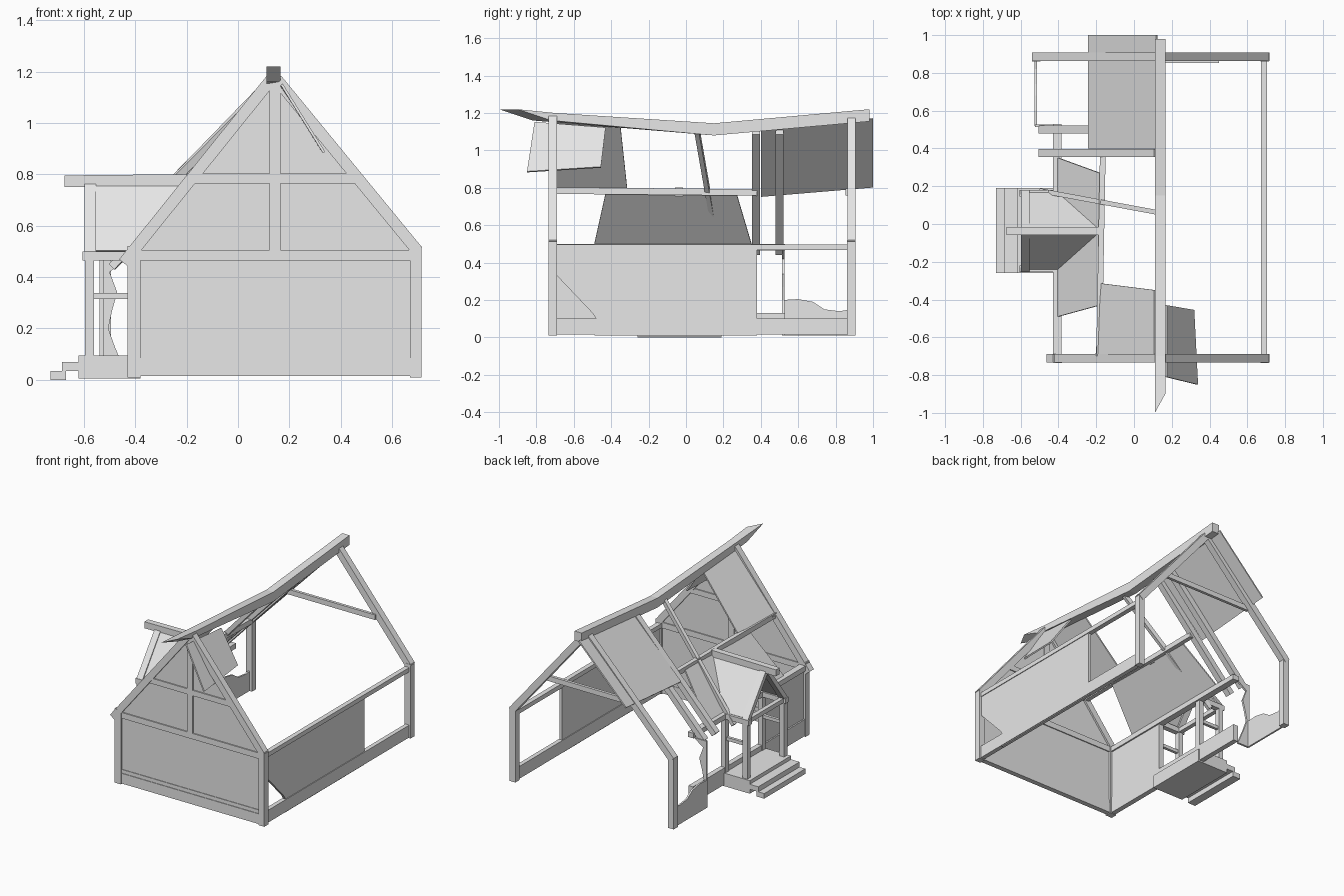
import bpy, bmesh
from mathutils import Vector, Matrix

if "Cube" in bpy.data.objects:
    bpy.data.objects.remove(bpy.data.objects["Cube"])

grey = bpy.data.materials.new("pale_grey")
grey.use_nodes = True
colour = (0.8, 0.8, 0.8, 1)
grey.diffuse_color = colour
grey.node_tree.nodes["Principled BSDF"].inputs["Base Color"].default_value = colour


def finish(name, bm):
    bmesh.ops.recalc_face_normals(bm, faces=bm.faces)
    mesh = bpy.data.meshes.new(name)
    bm.to_mesh(mesh)
    bm.free()
    mesh.materials.append(grey)
    ob = bpy.data.objects.new(name, mesh)
    bpy.context.collection.objects.link(ob)
    return ob


def box(name, x, y, z):
    """Axis-aligned block from three (low, high) ranges."""
    bm = bmesh.new()
    bmesh.ops.create_cube(bm, size=1)
    for v in bm.verts:
        v.co = Vector([(a + b) / 2 + c * (b - a) for (a, b), c in zip((x, y, z), v.co)])
    return finish(name, bm)


def beam(name, a, b, width=0.045, height=0.045):
    """Square timber between two points."""
    a, b = Vector(a), Vector(b)
    d = (b - a).normalized()
    side = Vector((0, 0, 1)).cross(d).normalized()
    up = d.cross(side)
    rot = Matrix((d, side, up)).transposed()
    size = Vector(((b - a).length, width, height))
    bm = bmesh.new()
    bmesh.ops.create_cube(bm, size=1)
    for v in bm.verts:
        v.co = (a + b) / 2 + rot @ (v.co * size)
    return finish(name, bm)


def plate(name, points, thick=0.01):
    """Flat polygon thickened evenly about its plane."""
    bm = bmesh.new()
    face = bm.faces.new([bm.verts.new(p) for p in points])
    face.normal_update()
    n = face.normal * thick
    new = bmesh.ops.extrude_face_region(bm, geom=[face])["geom"]
    moved = [g for g in new if isinstance(g, bmesh.types.BMVert)]
    bmesh.ops.translate(bm, verts=bm.verts[:], vec=-n / 2)
    bmesh.ops.translate(bm, verts=moved, vec=n)
    return finish(name, bm)


FRONT, BACK = (-0.735, -0.69), (0.86, 0.905)
LEFT, RIGHT, ANNEX = (0.67, 0.715), (-0.43, -0.38), (-0.54, -0.495)

# Corner posts
box("front_left_post", LEFT, FRONT, (0.01, 0.52))
box("front_right_post", RIGHT, FRONT, (0.01, 0.52))
box("back_left_post", LEFT, BACK, (0.01, 0.52))
box("back_right_post", ANNEX, BACK, (0.01, 0.5))

# Front gable wall and its timbers
plate("front_wall", [(-0.4, -0.712, 0.02), (0.69, -0.712, 0.02), (0.69, -0.712, 0.5),
                     (0.14, -0.712, 1.17), (-0.4, -0.712, 0.5)], 0.02)
front_timber = (-0.73, -0.695)
box("front_sill", (-0.38, 0.67), front_timber, (0.015, 0.085))
box("front_sill_cap", (-0.38, 0.67), (-0.726, -0.698), (0.085, 0.11))
box("front_tie_beam", (-0.4, 0.69), front_timber, (0.465, 0.505))
box("front_collar", (-0.19, 0.46), front_timber, (0.765, 0.803))
box("front_king_post", (0.122, 0.165), front_timber, (0.5, 1.15))

# Gable rafters
beam("front_right_rafter", (-0.445, -0.712, 0.455), (0.13, -0.712, 1.17))
beam("front_left_rafter", (0.15, -0.712, 1.17), (0.7, -0.712, 0.5))
beam("back_right_rafter", (-0.525, 0.885, 0.485), (0.13, 0.885, 1.16))
beam("back_left_rafter", (0.15, 0.885, 1.16), (0.7, 0.885, 0.5))
box("back_collar", (-0.23, 0.45), (0.852, 0.872), (0.76, 0.795))

# Sagging ridge beam with a splintered front end
ridge = plate("ridge_beam", [(0.138, y, z) for y, z in (
    (-1, 1.22), (-0.7, 1.2), (0.15, 1.145), (0.98, 1.22),
    (0.98, 1.155), (0.15, 1.08), (-0.82, 1.16))], 0.055)
for v in ridge.data.vertices:
    if v.co.y < -0.75 and v.co.x > 0.138:
        v.co.y += 0.1

# Long left wall, broken at its lower front corner
plate("left_wall", [(0.69, y, z) for y, z in (
    (-0.69, 0.33), (-0.5, 0.13), (-0.48, 0.1), (-0.49, 0.01),
    (0.38, 0.01), (0.38, 0.48), (-0.69, 0.48))], 0.02)
box("left_sill", (0.675, 0.705), (-0.69, 0.86), (0.015, 0.1))
box("left_top_plate", (0.672, 0.705), (-0.73, 0.9), (0.467, 0.497))

# Long right wall, standing only beside the front gable
box("right_wall", (-0.415, -0.395), (-0.69, -0.24), (0.02, 0.48))
box("right_sill", (-0.425, -0.39), (-0.69, 0.53), (0.015, 0.13))
box("right_top_plate", (-0.43, -0.385), (-0.73, 0.53), (0.465, 0.5))

# Ruined annex walls at the back right
plate("annex_low_wall", [(-0.52, y, z) for y, z in (
    (0.52, 0.01), (0.88, 0.01), (0.88, 0.15), (0.82, 0.14),
    (0.74, 0.15), (0.68, 0.19), (0.6, 0.205), (0.52, 0.2))], 0.012)
plate("annex_broken_wall", [(x, 0.52, z) for x, z in (
    (-0.525, 0.01), (-0.525, 0.47), (-0.43, 0.47), (-0.5, 0.42),
    (-0.47, 0.34), (-0.49, 0.27), (-0.505, 0.2), (-0.48, 0.13), (-0.43, 0.01))], 0.014)

# Inner rafters, fallen rafter and purlin on the right slope
for i, y in enumerate((0.375, 0.5)):
    beam(f"inner_rafter_{i}", (-0.49, y, 0.455), (0.12, y, 1.1), 0.042, 0.04)
beam("loose_rafter", (-0.49, 0.175, 0.44), (0.13, 0.06, 1.1), 0.025, 0.03)
beam("purlin", (-0.185, -0.7, 0.785), (-0.165, 0.38, 0.775), 0.03, 0.035)

# Remaining roof panels
plate("back_roof_panel", [(-0.24, 0.4, 0.755), (-0.24, 1, 0.805), (0.12, 1, 1.17), (0.12, 0.4, 1.115)])
plate("lower_roof_panel", [(-0.4, -0.49, 0.5), (-0.4, 0.35, 0.5), (-0.18, 0.27, 0.77), (-0.18, -0.43, 0.77)])
plate("upper_roof_panel", [(-0.2, -0.7, 0.785), (-0.17, -0.315, 0.8), (0.11, -0.35, 1.125), (0.11, -0.7, 1.15)])
plate("left_roof_panel", [(0.17, -0.81, 1.15), (0.17, -0.43, 1.12), (0.315, -0.455, 0.91), (0.335, -0.85, 0.885)])

# Porch floor and steps
box("porch_floor", (-0.62, -0.38), (-0.26, 0.19), (0.005, 0.095))
for i, (x0, x1, top) in enumerate(((-0.73, -0.67, 0.035), (-0.685, -0.61, 0.07))):
    box(f"porch_step_{i}", (x0, x1), (-0.26, 0.19), (top - 0.035, top))

# Porch frame, with matching sides
MID = -0.037
for side, s in (("left", 1), ("right", -1)):
    y = MID + s * 0.2
    span = (y - 0.018, y + 0.018)
    box(f"porch_{side}_post", (-0.595, -0.56), span, (0.09, 0.47))
    box(f"porch_{side}_wall_post", (-0.43, -0.395), span, (0.09, 0.47))
    box(f"porch_{side}_rail", (-0.57, -0.42), (y - 0.01, y + 0.01), (0.315, 0.338))
    box(f"porch_{side}_plate", (-0.605, -0.4), span, (0.465, 0.5))
    beam(f"porch_{side}_rafter", (-0.575, y + s * 0.005, 0.49), (-0.575, MID, 0.765), 0.045, 0.03)
    plate(f"porch_{side}_roof", [(-0.595, y, 0.5), (-0.4, y, 0.5),
                                 (-0.18, MID, 0.775), (-0.595, MID, 0.775)])
box("porch_cross_beam", (-0.59, -0.56), (MID - 0.2, MID + 0.2), (0.467, 0.497))
beam("porch_ridge", (-0.675, MID, 0.773), (-0.18, MID, 0.778), 0.042, 0.045)
